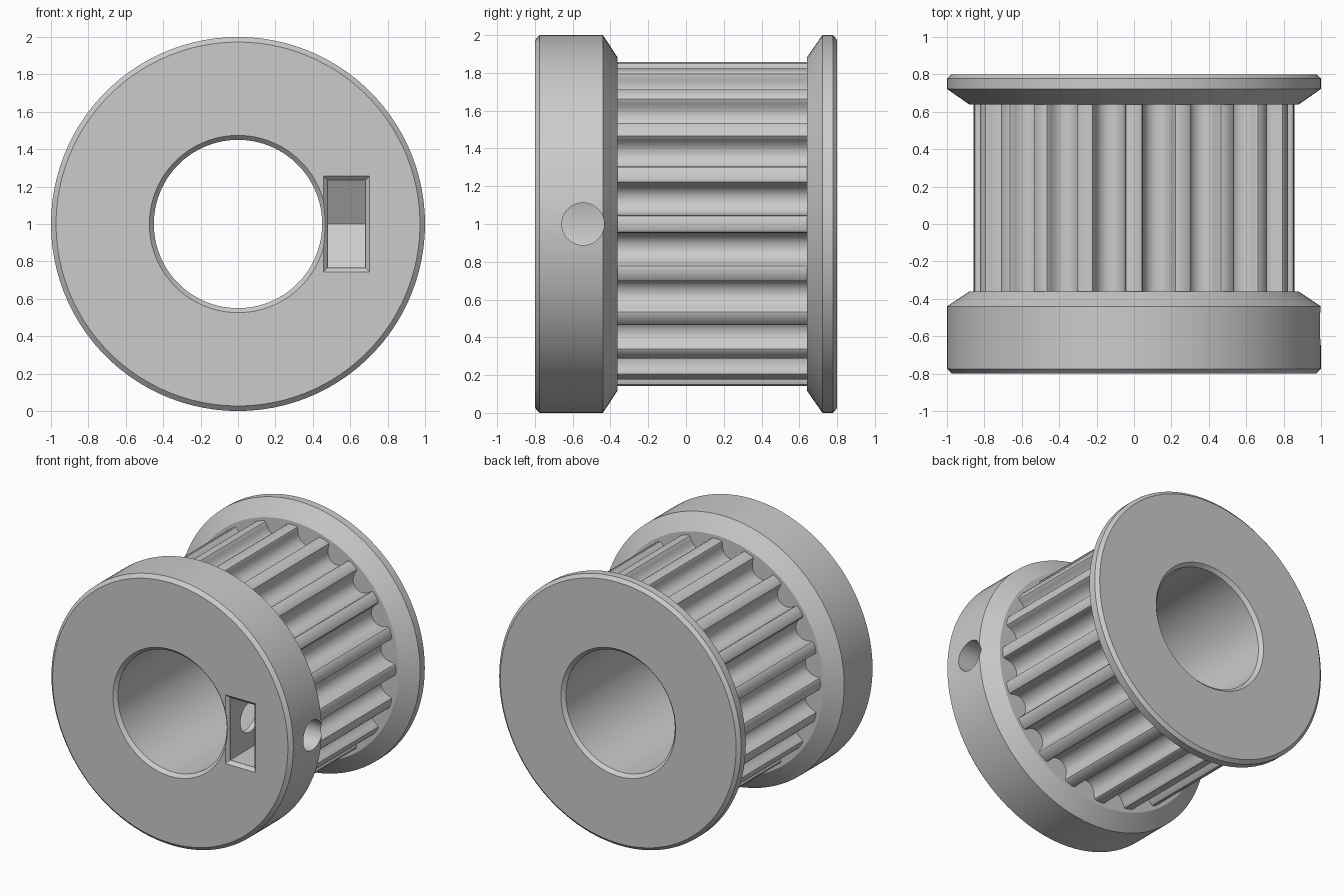
import bpy, bmesh
from math import sin, cos, tau, sqrt, radians

if "Cube" in bpy.data.objects:
    bpy.data.objects.remove(bpy.data.objects["Cube"])

CZ = 1.0            # height of the pulley axis (runs along y)
TEETH = 20
R_TOOTH = 0.857


def make_object(name, bm):
    bmesh.ops.recalc_face_normals(bm, faces=bm.faces[:])
    mesh = bpy.data.meshes.new(name)
    bm.to_mesh(mesh)
    bm.free()
    obj = bpy.data.objects.new(name, mesh)
    bpy.context.collection.objects.link(obj)
    return obj


def loft(name, rings):
    """Closed solid through a list of equally sized point rings."""
    bm = bmesh.new()
    rows = [[bm.verts.new(p) for p in ring] for ring in rings]
    n = len(rows[0])
    for a, b in zip(rows, rows[1:]):
        for i in range(n):
            j = (i + 1) % n
            bm.faces.new((a[i], a[j], b[j], b[i]))
    bm.faces.new(rows[0])
    bm.faces.new(rows[-1])
    return make_object(name, bm)


def lathe(name, profile, n=100):
    """Solid of revolution about the pulley axis from (radius, y) points."""
    return loft(name, [[(r * cos(tau * i / n), y, CZ + r * sin(tau * i / n))
                        for i in range(n)] for r, y in profile])


def boolean(target, tool, operation):
    mod = target.modifiers.new(operation.title(), 'BOOLEAN')
    mod.operation, mod.object, mod.solver = operation, tool, 'EXACT'
    bpy.context.view_layer.objects.active = target
    bpy.ops.object.modifier_apply(modifier=mod.name)
    bpy.data.objects.remove(tool)


# Toothed drum: rounded belt grooves between narrow lands
half = [(0.105, 0), (0.091, 0.005), (0.084, 0.018), (0.081, 0.033),
        (0.0766, 0.048), (0.0707, 0.062), (0.0632, 0.0756),
        (0.050, 0.089), (0.035, 0.099), (0.018, 0.105)]
groove = half + [(0, 0.107)] + [(-x, d) for x, d in reversed(half)]
rim = sqrt(R_TOOTH ** 2 - half[0][0] ** 2)
section = []
for k in range(TEETH):
    a = tau * k / TEETH
    section.append((R_TOOTH * cos(a), R_TOOTH * sin(a)))
    a += tau / TEETH / 2
    for t, d in groove:
        r = rim - d
        section.append((r * cos(a) + t * sin(a), r * sin(a) - t * cos(a)))
pulley = loft("timing_pulley", [[(x, y, CZ + z) for x, z in section]
                                for y in (-0.5, 0.7)])

# Front hub collar and back flange
hub = lathe("hub_collar", [(0.973, -0.8), (1, -0.775), (1, -0.44), (0.882, -0.362)])
flange = lathe("back_flange", [(0.882, 0.64), (1, 0.722), (1, 0.778), (0.975, 0.8)])
boolean(pulley, hub, 'UNION')
boolean(pulley, flange, 'UNION')

# Shaft bore with chamfered mouths
bore = lathe("bore_cutter", [(0.498, -0.825), (0.45, -0.775),
                             (0.45, 0.775), (0.498, 0.825)])
boolean(pulley, bore, 'DIFFERENCE')

# Captive nut pocket: hexagonal bottom, open to the front face
NY, FLAT = -0.545, 0.233
corner = FLAT * 2 / sqrt(3)
pocket = [(-FLAT, -0.85), (FLAT, -0.85), (FLAT, NY + corner / 2),
          (0, NY + corner), (-FLAT, NY + corner / 2)]
nut = loft("nut_cutter", [[(x, y, CZ + z) for z, y in pocket] for x in (0.48, 0.68)])
boolean(pulley, nut, 'DIFFERENCE')

# Bevelled mouth of the pocket
mouth = loft("mouth_cutter", [
    [(0.58 + sx * (0.1 + g), y, CZ + sz * (FLAT + g))
     for sx, sz in ((-1, -1), (1, -1), (1, 1), (-1, 1))]
    for g, y in ((0.048, -0.824), (0.001, -0.777))])
boolean(pulley, mouth, 'DIFFERENCE')

# Radial set-screw hole from the rim through to the bore
n = 40
screw = loft("screw_cutter", [[(x, NY + 0.112 * cos(tau * i / n), CZ + 0.112 * sin(tau * i / n))
                               for i in range(n)] for x in (0.3, 1.1)])
boolean(pulley, screw, 'DIFFERENCE')

# Smooth curved walls, crisp edges
bpy.ops.object.select_all(action='DESELECT')
pulley.select_set(True)
bpy.context.view_layer.objects.active = pulley
bpy.ops.object.shade_smooth_by_angle(angle=radians(28))
